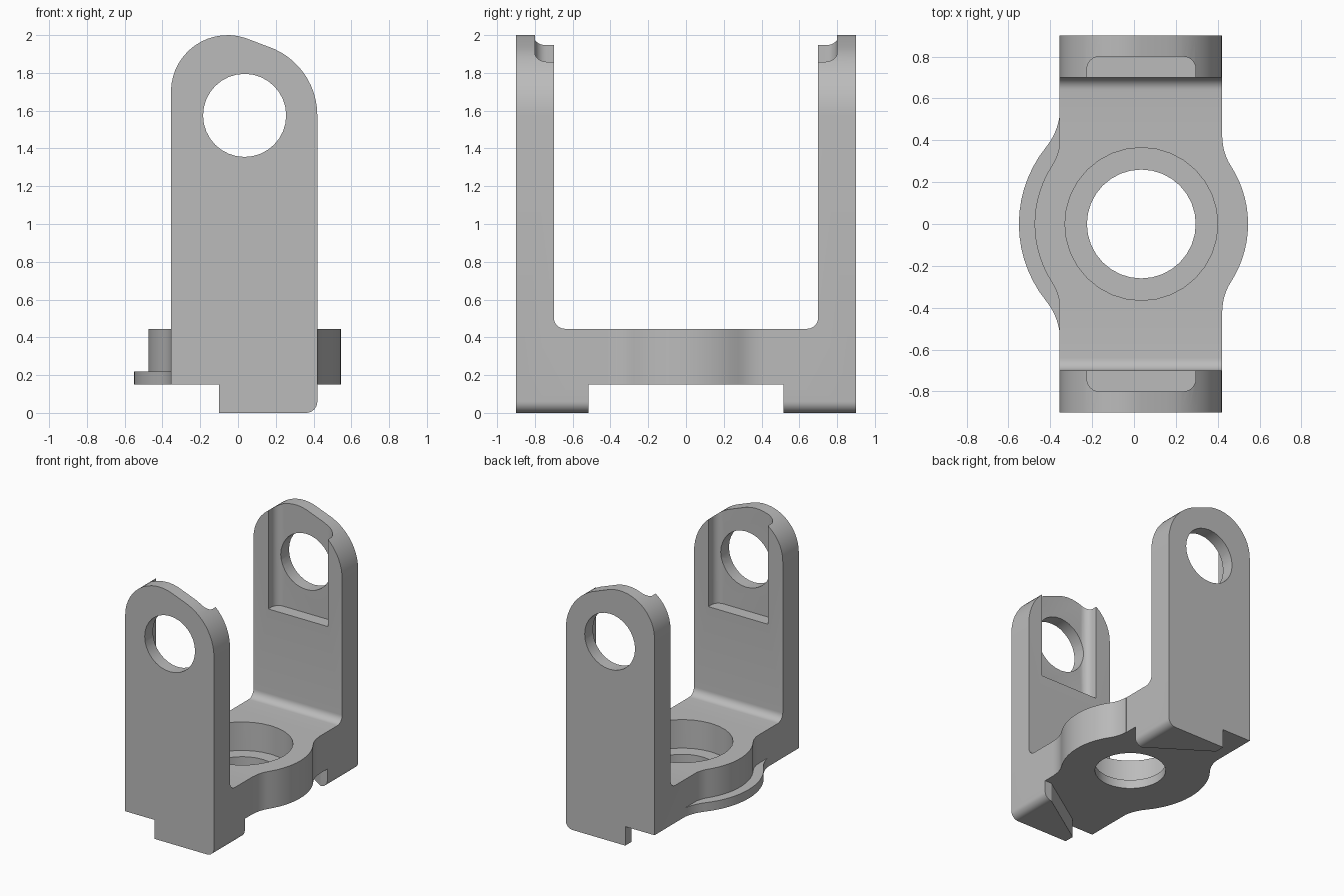
import bpy
import bmesh
from math import sin, cos, atan2, radians, degrees, sqrt

if "Cube" in bpy.data.objects:
    bpy.data.objects.remove(bpy.data.objects["Cube"])

CX = 0.035           # axis of the bores
LEFT, RIGHT = -0.355, 0.42
FLOOR, DECK = 0.15, 0.445

steel = bpy.data.materials.new("plain_grey")
steel.use_nodes = True
steel.diffuse_color = (0.5, 0.5, 0.5, 1)
steel.node_tree.nodes["Principled BSDF"].inputs["Base Color"].default_value = (0.5, 0.5, 0.5, 1)


def arc(cx, cy, r, start, end, steps=8):
    angles = [radians(start + (end - start) * i / steps) for i in range(steps + 1)]
    return [(cx + r * cos(a), cy + r * sin(a)) for a in angles]


def circle(cx, cy, r, steps=32):
    return arc(cx, cy, r, 0, 360, steps)[:-1]


def prism(name, outline, axis, lo, hi):
    """Extrude a flat outline along one axis."""
    place = {"x": lambda u, v: (lo, u, v),
             "y": lambda u, v: (u, lo, v),
             "z": lambda u, v: (u, v, lo)}[axis]
    bm = bmesh.new()
    face = bm.faces.new([bm.verts.new(place(u, v)) for u, v in outline])
    moved = bmesh.ops.extrude_face_region(bm, geom=[face])["geom"]
    shift = [hi - lo if a == axis else 0 for a in "xyz"]
    bmesh.ops.translate(bm, vec=shift, verts=[g for g in moved if isinstance(g, bmesh.types.BMVert)])
    bmesh.ops.recalc_face_normals(bm, faces=bm.faces)
    mesh = bpy.data.meshes.new(name)
    bm.to_mesh(mesh)
    bm.free()
    mesh.materials.append(steel)
    obj = bpy.data.objects.new(name, mesh)
    bpy.context.collection.objects.link(obj)
    return obj


def combine(body, tool, operation):
    mod = body.modifiers.new(tool.name, "BOOLEAN")
    mod.operation, mod.solver, mod.object = operation, "EXACT", tool
    bpy.context.view_layer.objects.active = body
    bpy.ops.object.modifier_apply(modifier=mod.name)
    bpy.data.objects.remove(tool)


def bulge(r, blend, side):
    """Half outline: a round boss blended into the straight side."""
    half = (RIGHT - LEFT) / 2
    yc = sqrt((r + blend) ** 2 - (half + blend) ** 2)
    a = degrees(atan2(yc, half + blend))
    pts = (arc(half + blend, -yc, blend, 180, 180 - a, 6)
           + arc(0, 0, r, -a, a, 14)[1:-1]
           + arc(half + blend, yc, blend, 180 + a, 180, 6))
    return [(CX + side * x, side * y) for x, y in pts]


# U-shaped side profile with rounded inner corners
u_profile = ([(-0.9, 0), (0.9, 0), (0.9, 2.1), (0.7, 2.1)]
             + arc(0.64, DECK + 0.06, 0.06, 0, -90)
             + arc(-0.64, DECK + 0.06, 0.06, 270, 180)
             + [(-0.7, 2.1), (-0.9, 2.1)])
bracket = prism("yoke_bracket", u_profile, "x", LEFT - 0.1, RIGHT + 0.1)

# Front outline: stepped foot, rounded lower corner, two-radius arched top
front_outline = ([(LEFT, FLOOR), (-0.1, FLOOR), (-0.1, 0)]
                 + arc(0.36, 0.06, 0.06, -90, 0)
                 + arc(CX, 1.575, RIGHT - CX, 0, 72, 12)
                 + arc(-0.055, 1.7, 0.3, 72, 180, 14))
combine(bracket, prism("outline", front_outline, "y", -1, 1), "INTERSECT")

# Clear the underside between the two feet
half_gap = [(0.6, 0.515), (0.36, 0.515), (-0.1, 0.82), (-0.6, 0.82)]
gap = half_gap + [(x, -y) for x, y in reversed(half_gap)]
combine(bracket, prism("underside_gap", gap, "z", -0.2, FLOOR), "DIFFERENCE")

# Round boss of the base, and the thin flange on one side only
boss = bulge(0.51, 0.25, 1) + bulge(0.51, 0.25, -1)
combine(bracket, prism("boss", boss, "z", FLOOR, DECK), "UNION")
flange = bulge(0.585, 0.3, -1)
flange = [(CX, flange[0][1])] + flange + [(CX, flange[-1][1])]
combine(bracket, prism("flange", flange, "z", FLOOR, 0.22), "UNION")

# Stepped bore through the base
combine(bracket, prism("bore", circle(CX, 0, 0.26), "z", 0, 1), "DIFFERENCE")
combine(bracket, prism("counterbore", circle(CX, 0, 0.365), "z", 0.22, 1), "DIFFERENCE")

# Pockets on the inner faces of the arms, open at the top
for side in (-1, 1):
    pocket = ([(CX - 0.26, 0.6)] + arc(CX - 0.2, 0.74, 0.06, 180, 90, 6)
              + arc(CX + 0.2, 0.74, 0.06, 90, 0, 6) + [(CX + 0.26, 0.6)])
    pocket = [(x, side * y) for x, y in pocket]
    combine(bracket, prism("pocket", pocket, "z", 1.17, 2.2), "DIFFERENCE")

# Pin hole through both arms
combine(bracket, prism("pin_hole", circle(CX, 1.575, 0.22), "y", -1, 1), "DIFFERENCE")

bpy.ops.object.select_all(action="DESELECT")
bracket.select_set(True)
bpy.context.view_layer.objects.active = bracket
bpy.ops.object.shade_smooth_by_angle(angle=radians(30))
